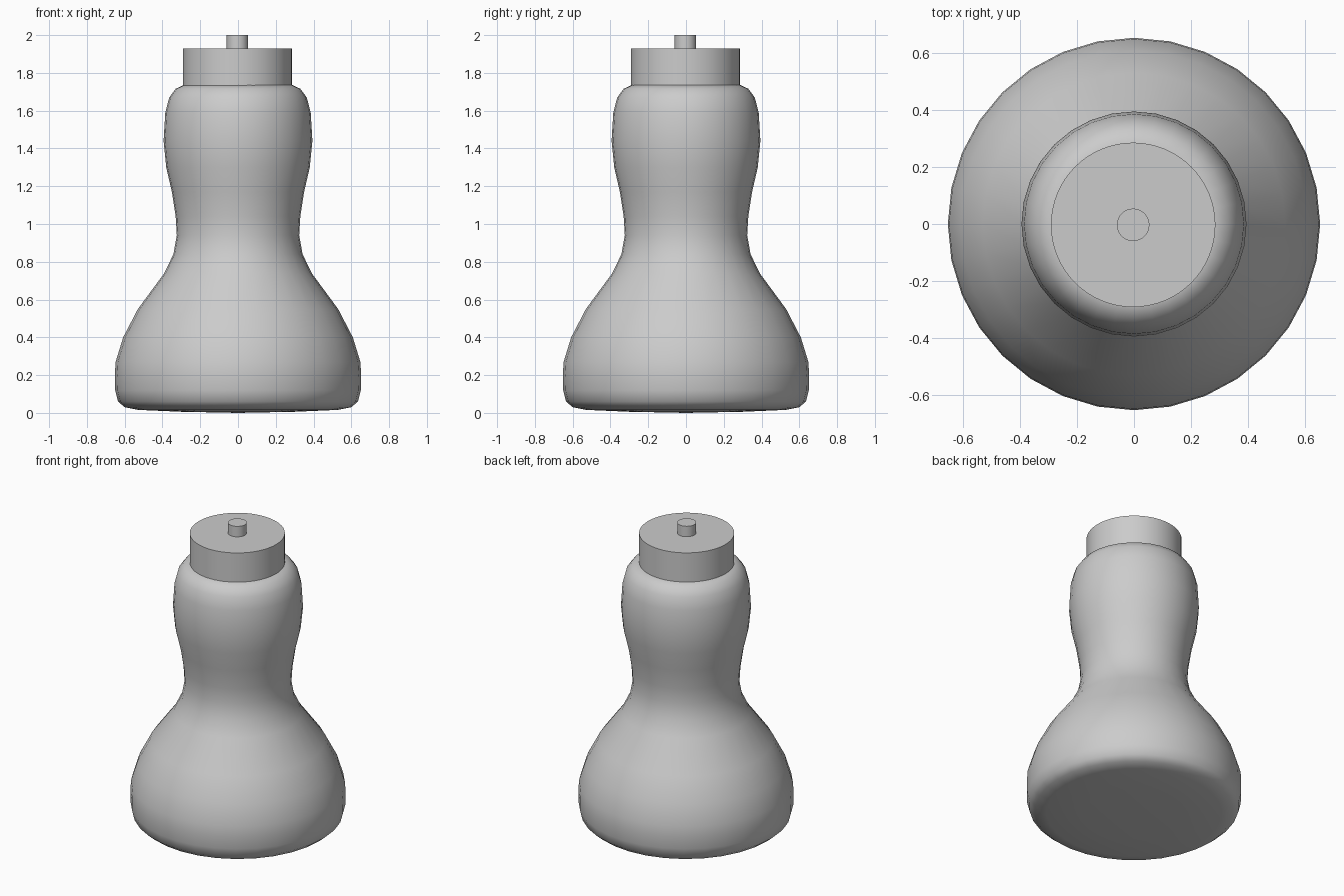
import bpy, bmesh, math

if "Cube" in bpy.data.objects:
    bpy.data.objects.remove(bpy.data.objects["Cube"])


def lathe(name, profile, segments, angle, x=0.0):
    """Revolve (radius, z) points around the z axis; radius 0 closes the end."""
    bm = bmesh.new()
    verts = [bm.verts.new((r, 0, z)) for r, z in profile]
    edges = [bm.edges.new(pair) for pair in zip(verts, verts[1:])]
    bmesh.ops.spin(bm, geom=verts + edges, cent=(0, 0, 0), axis=(0, 0, 1),
                   angle=math.tau, steps=segments, use_merge=True)
    bmesh.ops.remove_doubles(bm, verts=bm.verts, dist=1e-4)
    bmesh.ops.recalc_face_normals(bm, faces=bm.faces)
    mesh = bpy.data.meshes.new(name)
    bm.to_mesh(mesh)
    bm.free()
    obj = bpy.data.objects.new(name, mesh)
    obj.location.x = x
    obj.location.y = x
    bpy.context.collection.objects.link(obj)
    bpy.ops.object.select_all(action='DESELECT')
    obj.select_set(True)
    bpy.context.view_layer.objects.active = obj
    bpy.ops.object.shade_smooth_by_angle(angle=math.radians(angle))
    return obj


# Waisted bottle body with a softly rounded base and shoulder
lathe("bottle_body", [
    (0, 0), (0.30, 0.006), (0.53, 0.016), (0.60, 0.03), (0.635, 0.06),
    (0.65, 0.12), (0.652, 0.20), (0.648, 0.27), (0.608, 0.40), (0.53, 0.55),
    (0.39, 0.74), (0.342, 0.84), (0.324, 0.94), (0.33, 1.04), (0.35, 1.17),
    (0.38, 1.30), (0.394, 1.44), (0.385, 1.59), (0.364, 1.67),
    (0.33, 1.716), (0.29, 1.735), (0, 1.737)], 32, 60)

# Flat cylindrical cap
lathe("cap", [(0, 1.733), (0.288, 1.733), (0.288, 1.93), (0, 1.93)], 64, 30, -0.003)

# Small nozzle on top of the cap
lathe("nozzle", [(0, 1.925), (0.057, 1.925), (0.057, 2.0), (0, 2.0)], 32, 30, -0.003)
